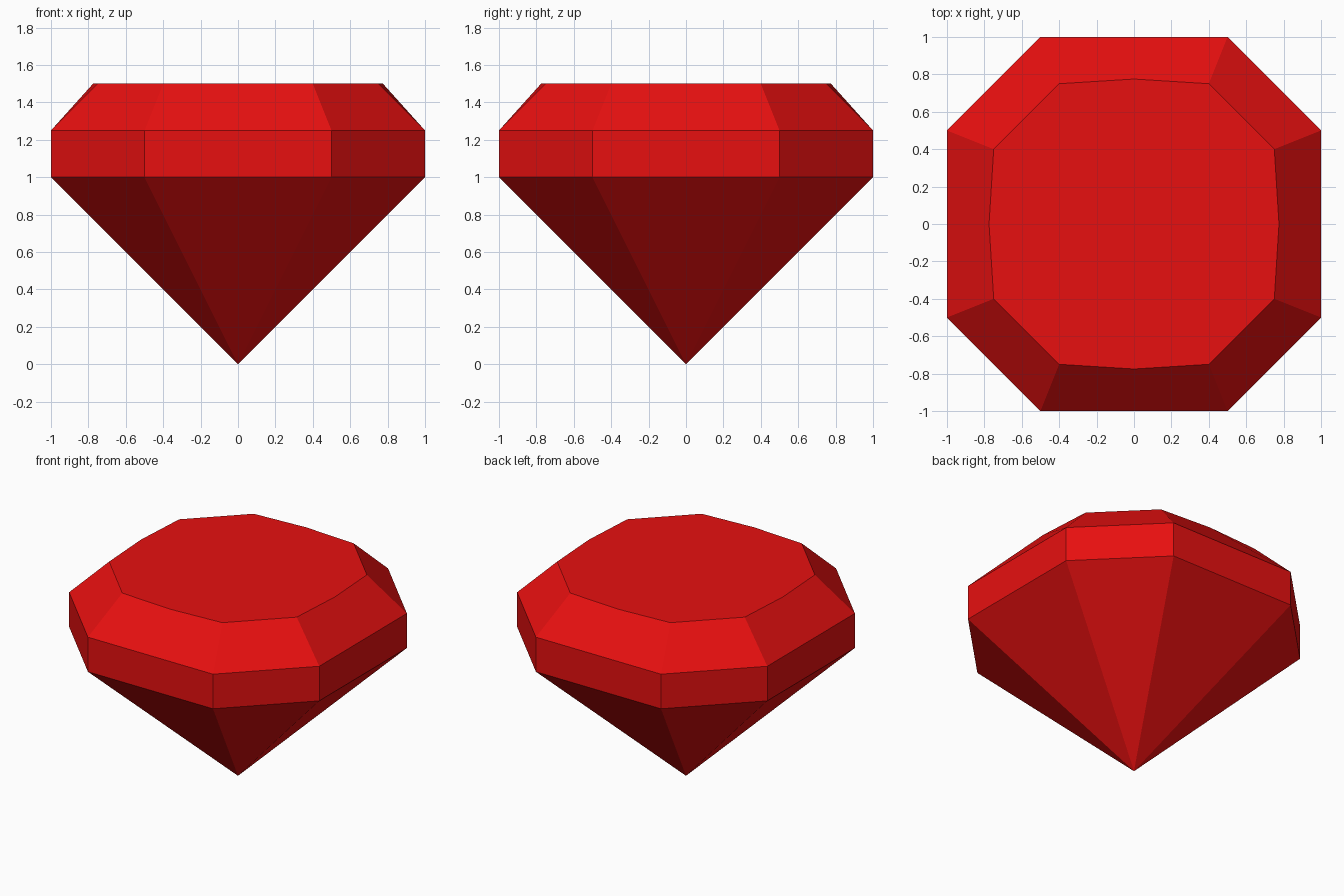
import bpy
import bmesh
from math import pi
from mathutils import Matrix

cube = bpy.data.objects.get("Cube")
if cube:
    bpy.data.objects.remove(cube, do_unlink=True)

# Material
ruby = bpy.data.materials.new("ruby_red")
ruby.use_nodes = True
colour = (0.8, 0.005, 0.005, 1.0)
ruby.diffuse_color = colour
ruby.node_tree.nodes["Principled BSDF"].inputs["Base Color"].default_value = colour

bm = bmesh.new()


def ring(quarter, z):
    """Repeat the points of the front side four times around the z axis."""
    verts = []
    for turn in range(4):
        rotation = Matrix.Rotation(turn * pi / 2, 3, "Z")
        for x, y in quarter:
            verts.append(bm.verts.new(rotation @ Matrix.Translation((x, y, z)).translation))
    return verts


# Rings: octagonal girdle, and a table with a bowed edge on each main side
apex = bm.verts.new((0, 0, 0))
side = [(-0.5, -1), (0.5, -1)]
lower = ring(side, 1.0)
upper = ring(side, 1.25)
table = ring([(-0.4, -0.75), (0, -0.775), (0.4, -0.75)], 1.5)

# Pavilion and girdle facets
for i in range(8):
    j = (i + 1) % 8
    bm.faces.new((apex, lower[j], lower[i]))
    bm.faces.new((lower[i], lower[j], upper[j], upper[i]))

# Crown facets: a main facet and a corner facet per quarter
for q in range(4):
    a, b, c = upper[2 * q], upper[2 * q + 1], upper[(2 * q + 2) % 8]
    left, middle, right = table[3 * q:3 * q + 3]
    bm.faces.new((a, b, right, middle, left))
    bm.faces.new((b, c, table[(3 * q + 3) % 12], right))

# Flat table on top
bm.faces.new(table)
bmesh.ops.recalc_face_normals(bm, faces=bm.faces)

mesh = bpy.data.meshes.new("gem")
bm.to_mesh(mesh)
bm.free()
mesh.materials.append(ruby)
gem = bpy.data.objects.new("gem", mesh)
bpy.context.collection.objects.link(gem)
